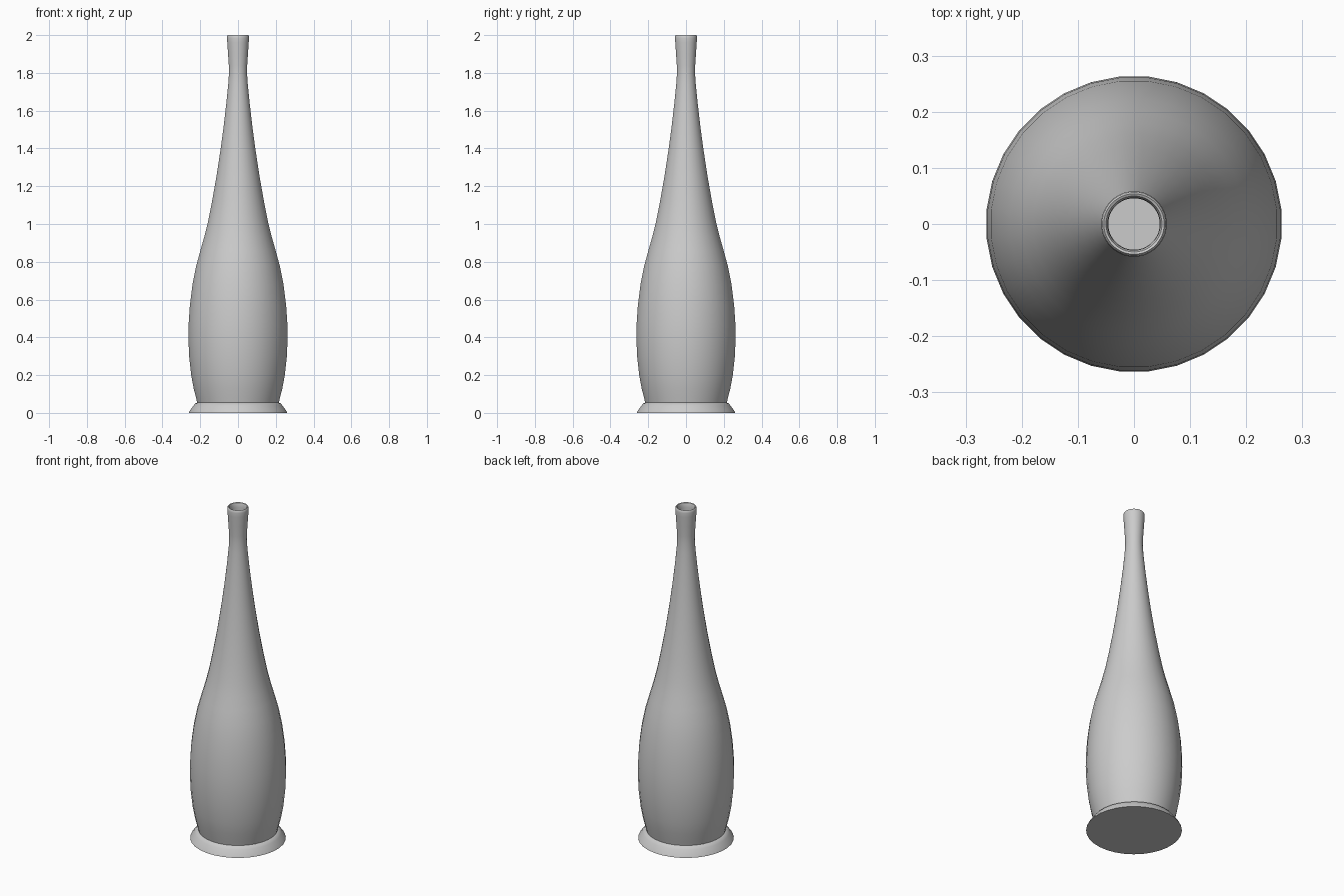
import bpy, bmesh, math

if "Cube" in bpy.data.objects:
    bpy.data.objects.remove(bpy.data.objects["Cube"])

SIDES = 32


def lathe(name, profile, cap_bottom=False, angle=35):
    """Spin (radius, height) pairs about z into one smooth surface."""
    bm = bmesh.new()
    rings = []
    for r, z in profile:
        rings.append([bm.verts.new((r * math.cos(2 * math.pi * (i + 0.5) / SIDES),
                                    r * math.sin(2 * math.pi * (i + 0.5) / SIDES), z))
                      for i in range(SIDES)])
    for a, b in zip(rings, rings[1:]):
        for i in range(SIDES):
            j = (i + 1) % SIDES
            bm.faces.new((a[i], a[j], b[j], b[i]))
    if cap_bottom:
        bm.faces.new(rings[0][::-1])
    mesh = bpy.data.meshes.new(name)
    bm.to_mesh(mesh)
    bm.free()
    obj = bpy.data.objects.new(name, mesh)
    bpy.context.collection.objects.link(obj)
    bpy.ops.object.select_all(action='DESELECT')
    obj.select_set(True)
    bpy.context.view_layer.objects.active = obj
    bpy.ops.object.shade_smooth_by_angle(angle=math.radians(angle))
    return obj


# Flared foot, swelling body, slender neck and rolled lip in one profile
profile = [
    (0.262, 0.0), (0.259, 0.008), (0.237, 0.038), (0.228, 0.05), (0.217, 0.054),
    (0.222, 0.075), (0.236, 0.13), (0.249, 0.2), (0.260, 0.30), (0.264, 0.40),
    (0.262, 0.48), (0.256, 0.57), (0.242, 0.68), (0.222, 0.78), (0.200, 0.86),
    (0.180, 0.93), (0.160, 1.01), (0.138, 1.12), (0.115, 1.25), (0.092, 1.40),
    (0.076, 1.52), (0.062, 1.64), (0.052, 1.74), (0.048, 1.80), (0.049, 1.84),
    (0.053, 1.90), (0.057, 1.96), (0.0585, 1.985), (0.057, 1.996), (0.054, 2.0),
    (0.050, 1.998), (0.047, 1.99), (0.046, 1.97), (0.046, 1.80),
]
lathe("bottle_vase", profile, cap_bottom=True)
